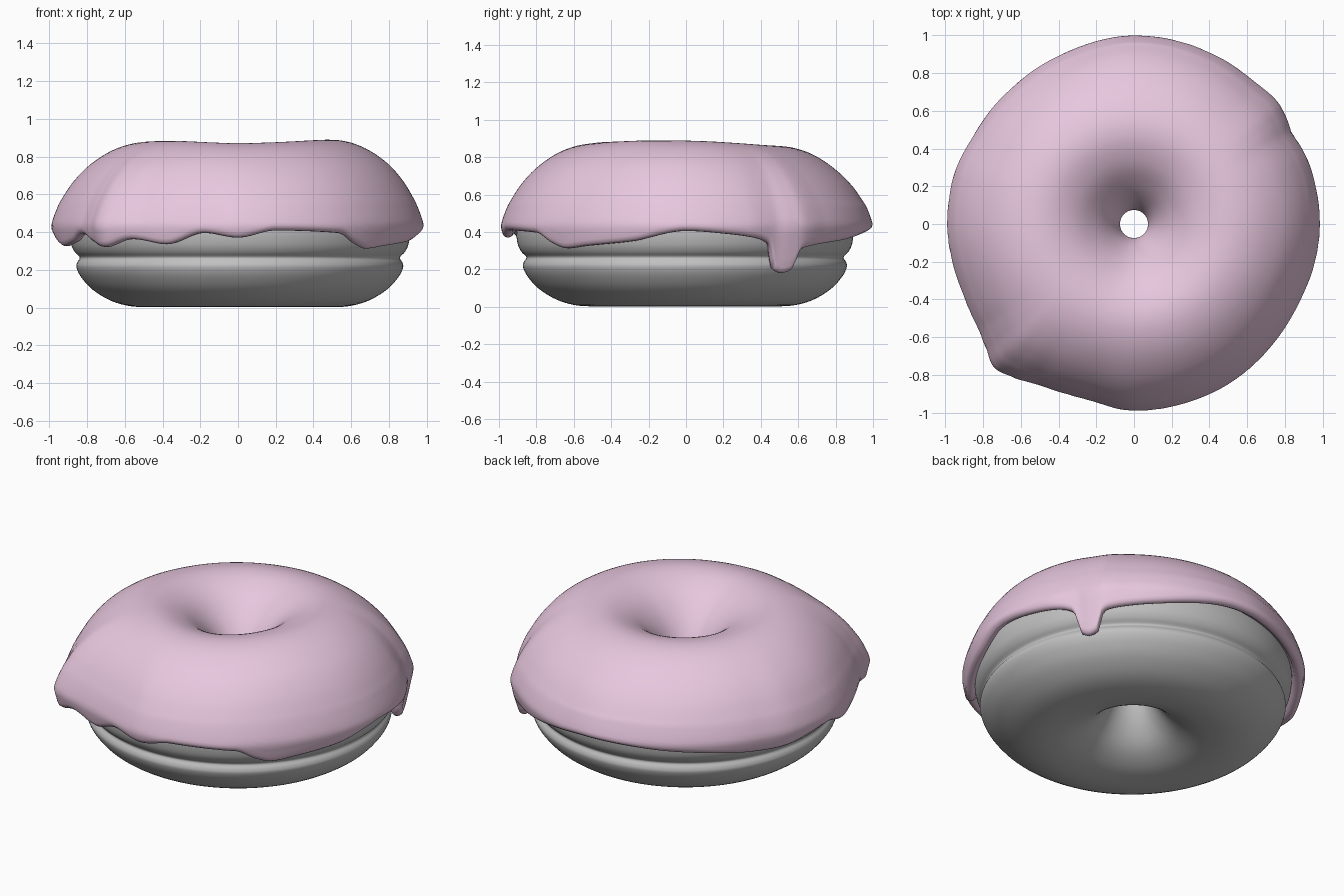
import bpy, bmesh, math

if "Cube" in bpy.data.objects:
    bpy.data.objects.remove(bpy.data.objects["Cube"])

def material(name, rgb):
    m = bpy.data.materials.new(name)
    m.diffuse_color = (*rgb, 1)
    m.use_nodes = True
    m.node_tree.nodes["Principled BSDF"].inputs["Base Color"].default_value = m.diffuse_color
    return m

def around(table, deg):
    """Smooth periodic lookup of (degrees, value) pairs (monotone cubic)."""
    n = len(table)
    xs = [p[0] for p in table]
    get = lambda k: (xs[k % n] + 360 * (k // n), table[k % n][1])
    i = max([k for k in range(n) if xs[k] <= deg], default=-1)
    p = [get(i + k) for k in (-1, 0, 1, 2)]
    d = [(p[k + 1][1] - p[k][1]) / (p[k + 1][0] - p[k][0]) for k in range(3)]
    slope = lambda a, b: 0 if a * b <= 0 else 2 * a * b / (a + b)
    h = p[2][0] - p[1][0]
    t = (deg - p[1][0]) / h
    m0, m1 = slope(d[0], d[1]) * h, slope(d[1], d[2]) * h
    return ((2*t**3 - 3*t**2 + 1) * p[1][1] + (t**3 - 2*t**2 + t) * m0
            + (3*t**2 - 2*t**3) * p[2][1] + (t**3 - t**2) * m1)

def smooth_profile(pts, steps=4):
    """Catmull-Rom curve through an open profile."""
    out = []
    for i in range(len(pts) - 1):
        q = [pts[max(0, min(len(pts) - 1, i + k))] for k in (-1, 0, 1, 2)]
        for s in range(steps):
            t = s / steps
            out.append(tuple(0.5 * (2*b + (c - a)*t + (2*a - 5*b + 4*c - d)*t*t
                       + (3*b - a - 3*c + d)*t**3) for a, b, c, d in zip(*q)))
    return out + [pts[-1]]

def sweep(name, profile_at, segs, mat, offset=(0, 0)):
    """Closed profile, varying with the angle, swept around z."""
    bm = bmesh.new()
    rings = []
    for s in range(segs):
        deg = 360 * s / segs
        a = math.radians(deg)
        rings.append([bm.verts.new((r * math.cos(a) + offset[0],
                                    r * math.sin(a) + offset[1], z))
                      for r, z in profile_at(deg)])
    n = len(rings[0])
    for s in range(segs):
        A, B = rings[s], rings[(s + 1) % segs]
        for k in range(n):
            bm.faces.new((A[k], B[k], B[(k + 1) % n], A[(k + 1) % n]))
    bmesh.ops.recalc_face_normals(bm, faces=bm.faces)
    for f in bm.faces:
        f.smooth = True
    me = bpy.data.meshes.new(name)
    bm.to_mesh(me)
    bm.free()
    me.materials.append(mat)
    ob = bpy.data.objects.new(name, me)
    bpy.context.collection.objects.link(ob)
    return ob

grey = material("dough_grey", (0.53, 0.53, 0.53))
pink = material("icing_pink", (0.8, 0.57, 0.73))

# Dough ring: rounded, flattened below, with a crease around the middle
DOUGH = smooth_profile([
    (.085, .42), (.10, .31), (.155, .19), (.24, .09), (.35, .03), (.46, .006),
    (.57, .006), (.68, .035), (.78, .095), (.84, .16), (.865, .21), (.862, .238),
    (.848, .265), (.875, .295), (.895, .34), (.9, .42), (.87, .52), (.78, .65),
    (.64, .76), (.48, .8), (.32, .74), (.19, .62), (.11, .51), (.085, .42)])[:-1]

def dough_profile(deg):
    w = 1 + .006 * math.sin(math.radians(3 * deg + 40))
    return [(.48 + (r - .48) * w, z) for r, z in DOUGH]

sweep("dough_ring", dough_profile, 128, grey, (.008, -.004))

# Icing: lumpy outline, drip heights and crown height by angle
OUTLINE = [(0, .985), (20, .982), (30, .968), (35, .985), (40, 1.0), (50, .99),
           (90, 1.0), (110, .98), (135, .97), (150, .972), (165, .99), (180, .99),
           (200, .98), (213, .993), (220, 1.025), (226, 1.062), (231, 1.04),
           (240, .99), (255, .964), (270, .99), (300, .985), (330, .97)]
EDGE = [(0, .405), (13, .39), (24, .365), (28, .34), (29.2, .31), (31, .2),
        (34, .18), (37, .195), (39, .29), (41, .315), (60, .355), (90, .41),
        (125, .38), (158, .34), (180, .385), (194, .325), (204, .345), (212, .39),
        (219, .35), (226, .32), (235, .362), (246, .335), (259, .395), (270, .37),
        (282, .408), (304, .395), (311, .34), (317, .312), (325, .325), (342, .35)]
CROWN = [(0, .005), (60, -.02), (90, -.025), (150, -.02), (225, .0), (270, -.012),
         (340, .006)]
TOP = smooth_profile([
    (.075, .43), (.078, .5), (.115, .6), (.19, .715), (.29, .81), (.4, .865),
    (.5, .883), (.6, .868), (.7, .825), (.8, .752), (.88, .66), (.94, .56)])

def icing_profile(deg):
    bulge, e, lift = around(OUTLINE, deg) - .985, around(EDGE, deg), around(CROWN, deg)
    pts = [(r, z + lift * max(0, min(1, (z - .5) / .25))) for r, z in TOP]
    # outer skirt down to the wavy edge
    low = e + .03
    for k in range(1, 9):
        z = .56 + (low - .56) * k / 8
        r = .985 - .045 * ((z - .43) / .13) ** 1.3 if z > .43 else .985 - .2 * (.43 - z)
        pts.append((r, z))
    # rounded lip and hidden underside
    r = pts[-1][0]
    pts += [(r - .006, e + .013), (r - .02, e + .002), (r - .036, e),
            (r - .055, e + .01), (r - .068, e + .04)]
    pts = [(r + bulge * max(0, (r - .5) / .485) ** 1.5, z) for r, z in pts]
    return pts + [(.86, max(.45, e + .06)), (.78, .55), (.5, .7), (.2, .52), (.11, .43)]

sweep("icing", icing_profile, 360, pink)
